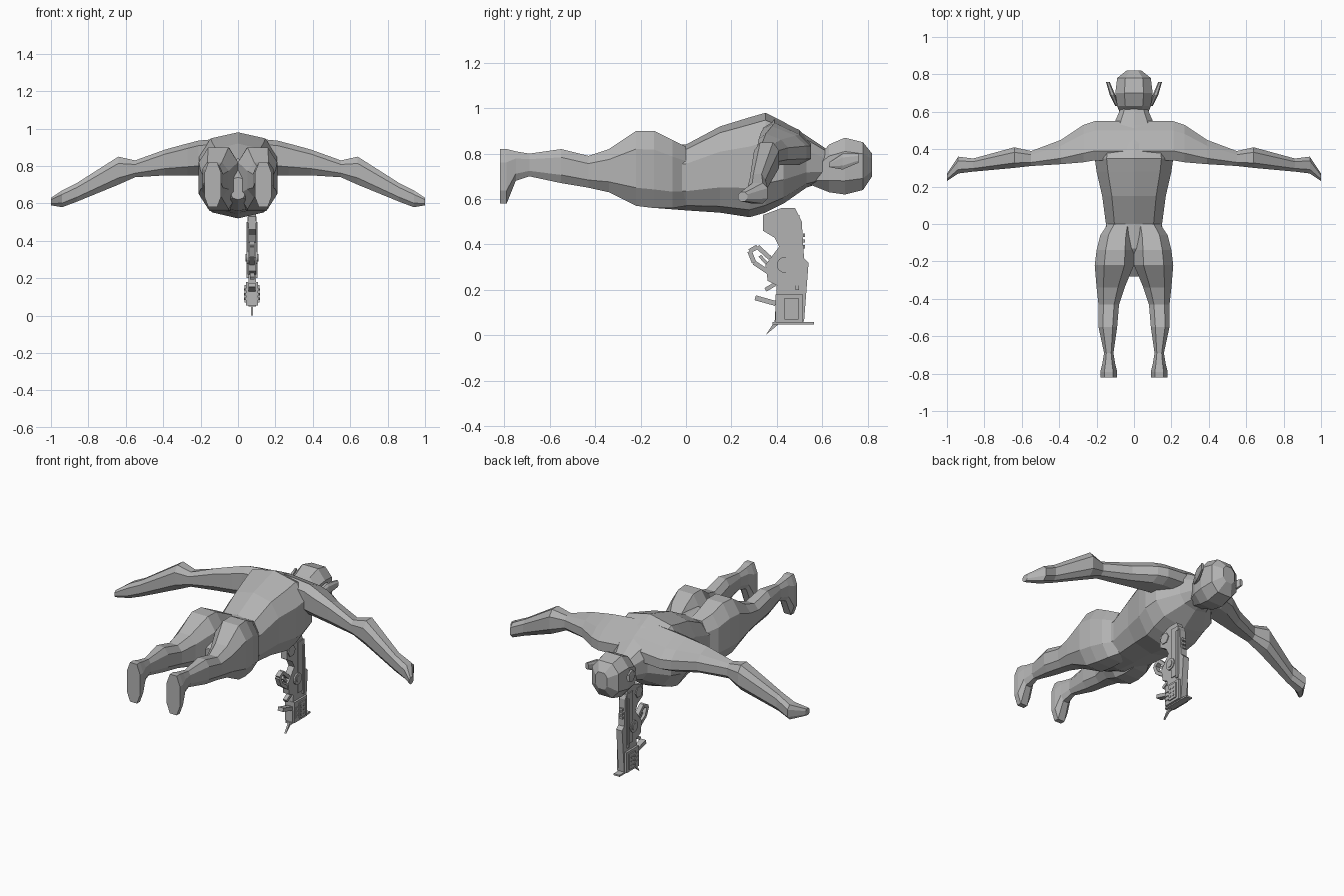
import bpy, bmesh, math
from mathutils import Vector

default = bpy.data.objects.get("Cube")
if default:
    bpy.data.objects.remove(default)

grey = bpy.data.materials.new("plain grey")
grey.use_nodes = True
grey.diffuse_color = (0.45, 0.45, 0.45, 1)
grey.node_tree.nodes["Principled BSDF"].inputs["Base Color"].default_value = grey.diffuse_color


def finish(name, bm, mirror=False):
    """Turn a bmesh into a flat-shaded object, optionally mirrored across x."""
    bmesh.ops.recalc_face_normals(bm, faces=bm.faces)
    mesh = bpy.data.meshes.new(name)
    bm.to_mesh(mesh)
    bm.free()
    mesh.materials.append(grey)
    obj = bpy.data.objects.new(name, mesh)
    bpy.context.collection.objects.link(obj)
    if mirror:
        modifier = obj.modifiers.new("mirror", 'MIRROR')
        modifier.use_mirror_merge = False
    return obj


def boxy_ring(sides, start):
    """Points of a squared-off circle, scaled to fill a unit square."""
    points = []
    for k in range(sides):
        angle = start + 2 * math.pi * k / sides
        points.append([math.copysign(abs(f(angle)) ** 0.75, f(angle)) for f in (math.cos, math.sin)])
    size = [max(abs(p[axis]) for p in points) for axis in (0, 1)]
    return [((p[0] / size[0] + 1) / 2, (p[1] / size[1] + 1) / 2) for p in points]


RIDGED = boxy_ring(10, math.pi / 2)
FLAT_TOPPED = boxy_ring(8, math.pi / 8)


def slice_y(y, inner, outer, low, high, ring=FLAT_TOPPED):
    """A cross-section facing along y."""
    return [(inner + u * (outer - inner), y, low + v * (high - low)) for u, v in ring]


def slice_x(x, near, far, low, high, slope=0):
    """A cross-section facing along x, its top falling by slope towards the far side."""
    return [(x, near + u * (far - near), low + v * (high - low) - slope * u * v)
            for u, v in FLAT_TOPPED]


def slice_body(y, half, low, high):
    return slice_y(y, -half, half, low, high, ring=RIDGED)


def loft(name, slices, mirror=False):
    """Skin a row of cross-sections and close both ends."""
    bm = bmesh.new()
    rings = [[bm.verts.new(co) for co in points] for points in slices]
    for first, second in zip(rings, rings[1:]):
        for k in range(len(first)):
            bm.faces.new((first[k - 1], first[k], second[k], second[k - 1]))
    bm.faces.new(rings[0])
    bm.faces.new(rings[-1])
    return finish(name, bm, mirror)


# Torso, from the crotch to the neck
loft("torso", [
    slice_body(y=-0.28, half=0.04, low=0.62, high=0.74),
    slice_body(y=-0.13, half=0.16, low=0.56, high=0.84),
    slice_body(y=0, half=0.15, low=0.55, high=0.84),
    slice_body(y=0.15, half=0.17, low=0.54, high=0.92),
    slice_body(y=0.28, half=0.2, low=0.52, high=0.96),
    slice_body(y=0.35, half=0.21, low=0.54, high=0.98),
    slice_body(y=0.43, half=0.2, low=0.58, high=0.94),
    slice_body(y=0.53, half=0.11, low=0.65, high=0.88),
    slice_body(y=0.62, half=0.07, low=0.68, high=0.82),
])

# Head, face down, with the chin towards the chest
loft("head", [
    slice_y(y=0.53, inner=-0.05, outer=0.05, low=0.67, high=0.72),
    slice_y(y=0.63, inner=-0.09, outer=0.09, low=0.63, high=0.84),
    slice_y(y=0.7, inner=-0.1, outer=0.1, low=0.62, high=0.87),
    slice_y(y=0.78, inner=-0.09, outer=0.09, low=0.64, high=0.85),
    slice_y(y=0.82, inner=-0.04, outer=0.04, low=0.7, high=0.8),
])
loft("ears", [
    slice_y(y=0.63, inner=0.08, outer=0.1, low=0.74, high=0.76),
    slice_y(y=0.69, inner=0.1, outer=0.13, low=0.73, high=0.8),
    slice_y(y=0.76, inner=0.13, outer=0.15, low=0.76, high=0.8),
], mirror=True)

# Arms with the shoulder girdle, from the spine to the fingertips
loft("arms", [
    slice_x(x=0, near=0.34, far=0.55, low=0.76, high=0.98, slope=0.1),
    slice_x(x=0.21, near=0.34, far=0.55, low=0.75, high=0.96, slope=0.1),
    slice_x(x=0.27, near=0.33, far=0.53, low=0.75, high=0.94, slope=0.08),
    slice_x(x=0.39, near=0.32, far=0.45, low=0.75, high=0.9, slope=0.05),
    slice_x(x=0.55, near=0.31, far=0.39, low=0.74, high=0.83),
    slice_x(x=0.64, near=0.3, far=0.41, low=0.7, high=0.85),
    slice_x(x=0.86, near=0.28, far=0.35, low=0.61, high=0.71),
    slice_x(x=0.94, near=0.27, far=0.36, low=0.58, high=0.67),
    slice_x(x=1, near=0.23, far=0.27, low=0.59, high=0.63),
], mirror=True)

# Legs, from the hips to the soles
loft("legs", [
    slice_y(y=0, inner=0, outer=0.14, low=0.57, high=0.83),
    slice_y(y=-0.06, inner=0, outer=0.18, low=0.56, high=0.86),
    slice_y(y=-0.14, inner=0, outer=0.2, low=0.56, high=0.9),
    slice_y(y=-0.22, inner=0, outer=0.21, low=0.57, high=0.9),
    slice_y(y=-0.34, inner=0.05, outer=0.2, low=0.63, high=0.82),
    slice_y(y=-0.43, inner=0.08, outer=0.19, low=0.65, high=0.79),
    slice_y(y=-0.55, inner=0.09, outer=0.19, low=0.67, high=0.82),
    slice_y(y=-0.69, inner=0.11, outer=0.16, low=0.7, high=0.8),
    slice_y(y=-0.75, inner=0.1, outer=0.17, low=0.68, high=0.81),
    slice_y(y=-0.79, inner=0.09, outer=0.18, low=0.58, high=0.82),
    slice_y(y=-0.82, inner=0.09, outer=0.18, low=0.58, high=0.82),
], mirror=True)

# Hanging pistol, built as layers either side of one plane
GUN_X = 0.075


def plate(name, outline, half):
    """Extrude a (y, z) outline to both sides of the pistol's middle plane."""
    bm = bmesh.new()
    face = bm.faces.new([bm.verts.new((GUN_X - half, y, z)) for y, z in outline])
    extruded = bmesh.ops.extrude_face_region(bm, geom=[face])["geom"]
    verts = [item for item in extruded if isinstance(item, bmesh.types.BMVert)]
    bmesh.ops.translate(bm, verts=verts, vec=(2 * half, 0, 0))
    return finish(name, bm)


def bar(name, start, end, width, half):
    """A straight bar between two (y, z) points."""
    a, b = Vector(start), Vector(end)
    side = (b - a).normalized().orthogonal() * width / 2
    return plate(name, [a + side, b + side, b - side, a - side], half)


def disc(name, centre, radius, half, sides=16):
    angles = [2 * math.pi * k / sides for k in range(sides)]
    return plate(name, [(centre[0] + radius * math.cos(a), centre[1] + radius * math.sin(a))
                        for a in angles], half)


plate("pistol_frame", [
    (0.34, 0.53), (0.42, 0.56), (0.48, 0.56), (0.51, 0.5), (0.52, 0.34), (0.54, 0.32),
    (0.52, 0.06), (0.39, 0.05), (0.4, 0.22), (0.36, 0.24), (0.35, 0.31),
    (0.41, 0.39), (0.39, 0.43), (0.34, 0.46)], half=0.02)
bar("pistol_slide", start=(0.47, 0.22), end=(0.47, 0.53), width=0.06, half=0.025)
bar("pistol_side_rail", start=(0.49, 0.2), end=(0.49, 0.5), width=0.015, half=0.03)
disc("pistol_nose", centre=(0.38, 0.5), radius=0.035, half=0.025, sides=6)
disc("pistol_pivot", centre=(0.435, 0.31), radius=0.035, half=0.03)
disc("pistol_pivot_cap", centre=(0.435, 0.31), radius=0.02, half=0.034)
bar("pistol_stock", start=(0.455, 0.055), end=(0.455, 0.18), width=0.12, half=0.033)
bar("pistol_side_panel", start=(0.465, 0.07), end=(0.465, 0.165), width=0.06, half=0.04)
bar("pistol_base_plate", start=(0.38, 0.053), end=(0.565, 0.053), width=0.01, half=0.02)

# Raised studs, ribs and notches along the pistol
for row in range(3):
    z = 0.09 + row * 0.025
    for y in (0.45, 0.475):
        disc("panel_stud", centre=(y, z), radius=0.007, half=0.043, sides=6)
    bar("stock_rib", start=(0.4, z), end=(0.43, z), width=0.012, half=0.037)
    bar("back_notch", start=(0.515, z + 0.3), end=(0.525, z + 0.3), width=0.015, half=0.012)

# Guard loop, levers and spike
loop = [(0.37, 0.34), (0.315, 0.39), (0.28, 0.37), (0.3, 0.32), (0.36, 0.28)]
for start, end in zip(loop, loop[1:]):
    bar("guard_loop", start, end, width=0.02, half=0.014)
bar("trigger", start=(0.37, 0.3), end=(0.325, 0.35), width=0.014, half=0.008)
bar("lower_lever", start=(0.305, 0.165), end=(0.395, 0.14), width=0.022, half=0.018)
bar("hammer", start=(0.35, 0.2), end=(0.4, 0.23), width=0.018, half=0.012)
plate("tail_spike", [(0.35, 0), (0.41, 0.05), (0.39, 0.06)], half=0.006)
